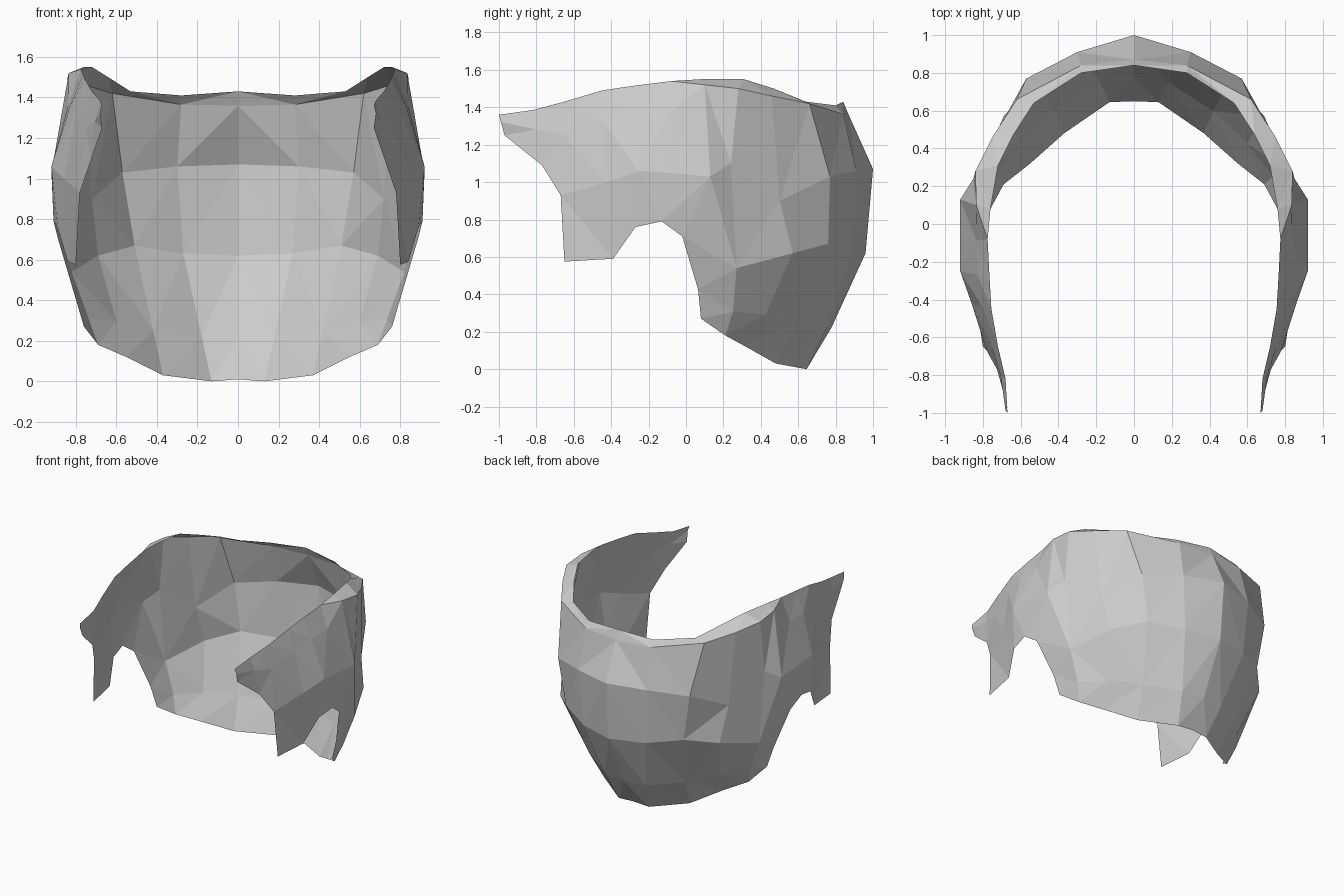
import bpy, bmesh
from mathutils import Vector

# Guide lines of the right half, each running from the back centre to the front tip
rim = [(0, .84, 1.43), (.28, .80, 1.41), (.53, .64, 1.43), (.64, .47, 1.50),
       (.72, .31, 1.55), (.76, .08, 1.55), (.775, -.08, 1.54), (.765, -.28, 1.515),
       (.755, -.45, 1.49), (.72, -.65, 1.43), (.68, -.82, 1.385), (.67, -1, 1.36)]
crown = [(0, .87, 1.36), (.28, .84, 1.365), (.62, .66, 1.42), (.75, .46, 1.46),
         (.84, .28, 1.50), (.835, .10, 1.52)]
widest = [(0, 1, 1.07), (.30, .91, 1.06), (.57, .77, 1.03), (.72, .50, .90),
          (.85, .24, 1.10), (.92, .13, 1.03), (.92, -.10, 1.05), (.92, -.25, 1.06),
          (.86, -.42, 1.0), (.78, -.67, .93), (.725, -.77, 1.09), (.67, -.97, 1.25)]
cheek = [(0, .96, .62), (.27, .89, .63), (.51, .76, .67), (.69, .57, .62),
         (.82, .27, .54), (.89, -.02, .71), (.91, -.13, .79), (.89, -.27, .76),
         (.84, -.39, .59), (.80, -.65, .575)]
hem = [(0, .65, .01), (.13, .645, 0), (.37, .48, .03), (.55, .32, .12),
       (.69, .21, .18), (.76, .08, .27)]


def blend(a, b, t, push=(0, 0, 0)):
    return Vector(a).lerp(Vector(b), t) + Vector(push)


# In-between rows: front part of the crown, and the curve above the hem
crown += [blend(a, b, .35, (.01, 0, 0)) for a, b in zip(rim[6:], widest[6:])]
nape = [blend(a, b, .65, (0, .02, 0)) for a, b in zip(cheek, hem)]

# Hair shell: skin neighbouring guide lines, then mirror
bm = bmesh.new()
rows = [[bm.verts.new(p) for p in row] for row in (rim, crown, widest, cheek, nape, hem)]
for upper, lower in zip(rows, rows[1:]):
    for i in range(min(len(upper), len(lower)) - 1):
        bm.faces.new((upper[i], upper[i + 1], lower[i + 1], lower[i]))
bmesh.ops.triangulate(bm, faces=bm.faces[:])

mesh = bpy.data.meshes.new("hair_shell")
bm.to_mesh(mesh)
bm.free()
shell = bpy.data.objects.new("hair_shell", mesh)
bpy.context.collection.objects.link(shell)
mirror = shell.modifiers.new("mirror", 'MIRROR')
mirror.use_clip = True
